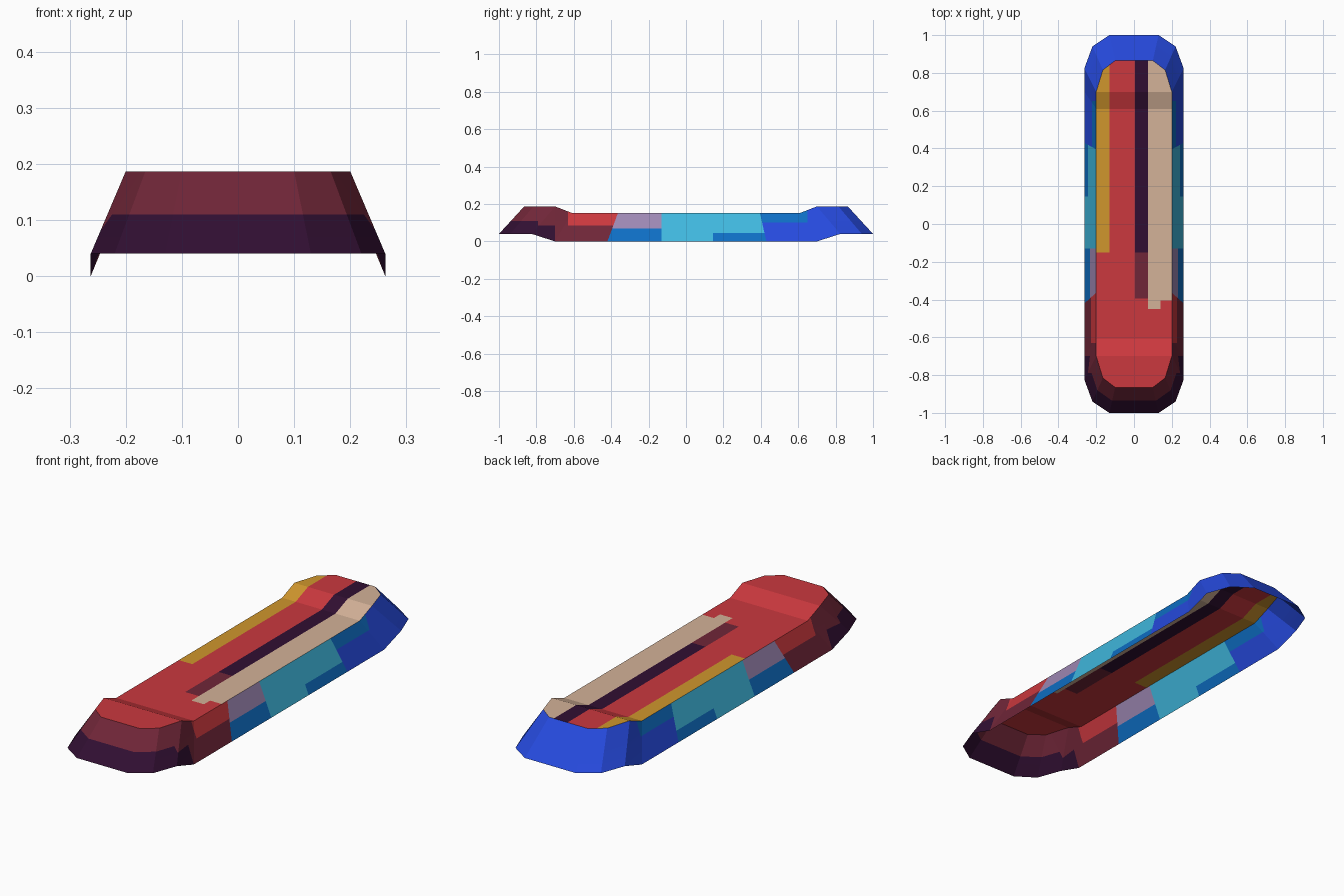
import bpy, bmesh
from mathutils import Vector

if "Cube" in bpy.data.objects:
    bpy.data.objects.remove(bpy.data.objects["Cube"])

# Palette (sRGB bytes converted to linear)
PALETTE = {
    "red": (203, 56, 62), "maroon": (112, 38, 56), "dark_purple": (49, 15, 50),
    "tan": (212, 178, 152), "gold": (208, 150, 45), "royal_blue": (38, 74, 222),
    "mid_blue": (14, 110, 196), "cyan": (64, 184, 222), "lavender": (158, 136, 180),
}
NAMES = list(PALETTE)


def linear(c):
    c /= 255
    return c / 12.92 if c <= 0.04045 else ((c + 0.055) / 1.055) ** 2.4


def make_material(name):
    mat = bpy.data.materials.new(name)
    mat.diffuse_color = (*[linear(c) for c in PALETTE[name]], 1)
    mat.use_nodes = True
    mat.node_tree.nodes["Principled BSDF"].inputs["Base Color"].default_value = mat.diffuse_color
    return mat


# Quarter outline of the lower rim and of the deck edge, end to middle
RIM = [(0.13, 1.0, 0.04), (0.22, 0.94, 0.04), (0.2625, 0.825, 0.04), (0.2625, 0.70, 0.0)]
EDGE = [(0.10, 0.865, 0.187), (0.165, 0.815, 0.187), (0.20, 0.70, 0.187), (0.20, 0.61, 0.152)]


def flip_y(points):
    return [(x, -y, z) for x, y, z in reversed(points)]


def flip_x(points):
    return [(-x, y, z) for x, y, z in points]


def make_shell(name, build, cuts, rule):
    """Thin sheet: make faces, cut along colour borders, colour by rule."""
    bm = bmesh.new()
    for quad in build():
        bm.faces.new([bm.verts.new(p) for p in quad])
    bmesh.ops.remove_doubles(bm, verts=bm.verts, dist=1e-4)
    for co, no in cuts:
        bmesh.ops.bisect_plane(bm, geom=bm.verts[:] + bm.edges[:] + bm.faces[:],
                               plane_co=co, plane_no=no)
    bm.normal_update()
    for f in bm.faces:
        if f.normal.z < 0:
            f.normal_flip()
        f.material_index = NAMES.index(rule(f.calc_center_median()))
    mesh = bpy.data.meshes.new(name)
    bm.to_mesh(mesh)
    bm.free()
    for n in NAMES:
        mesh.materials.append(bpy.data.materials[n])
    obj = bpy.data.objects.new(name, mesh)
    bpy.context.collection.objects.link(obj)


for n in NAMES:
    make_material(n)

right_rim, right_edge = RIM + flip_y(RIM), EDGE + flip_y(EDGE)


# Deck: strips across the width
def deck_faces():
    left = flip_x(right_edge)
    for i in range(len(left) - 1):
        yield right_edge[i], right_edge[i + 1], left[i + 1], left[i]


def deck_colour(p):
    if p.x < -0.13 and p.y > -0.15:
        return "gold"
    if p.x > 0.075 and p.y > (-0.45 if p.x < 0.14 else -0.405):
        return "tan"
    if 0.005 < p.x < 0.075 and p.y > -0.395:
        return "dark_purple" if p.y > -0.15 else "maroon"
    return "red"


deck_cuts = [((x, 0, 0), (1, 0, 0)) for x in (-0.13, 0.005, 0.075, 0.14)]
deck_cuts += [((0, y, 0), (0, 1, 0)) for y in (-0.15, -0.395, -0.405, -0.45)]
make_shell("deck", deck_faces, deck_cuts, deck_colour)


# Sloped skirt: closed ring between deck edge and lower rim
def skirt_faces():
    rim = right_rim + flip_x(right_rim)[::-1]
    edge = right_edge + flip_x(right_edge)[::-1]
    for i in range(len(rim)):
        j = (i + 1) % len(rim)
        yield rim[i], rim[j], edge[j], edge[i]


FRONT_SEAM, BACK_SEAM = (-0.42, 0.37), (0.43, -0.23)   # y at ground, slant


def beyond(p, seam):
    return p.y > seam[0] + seam[1] * p.z


def skirt_colour(p):
    if not beyond(p, FRONT_SEAM):
        if (p.z < 0.11 and p.y < -0.79) or (p.z < 0.085 and p.y < -0.70):
            return "dark_purple"
        return "red" if p.z > 0.085 and p.y > -0.63 else "maroon"
    if p.y < -0.13:
        return "lavender" if p.z > 0.07 else "mid_blue"
    if not beyond(p, BACK_SEAM):
        return "mid_blue" if p.z < 0.045 and p.y > 0.145 else "cyan"
    return "mid_blue" if p.z > 0.10 and p.y < 0.65 else "royal_blue"


skirt_cuts = [((0, 0, z), (0, 0, 1)) for z in (0.045, 0.07, 0.085, 0.10, 0.11)]
skirt_cuts += [((0, y, 0), (0, 1, 0)) for y in (-0.79, -0.70, -0.63, -0.13, 0.145, 0.65)]
skirt_cuts += [((0, s[0], 0), Vector((0, 1, -s[1])).normalized())
               for s in (FRONT_SEAM, BACK_SEAM)]
make_shell("side_skirt", skirt_faces, skirt_cuts, skirt_colour)
